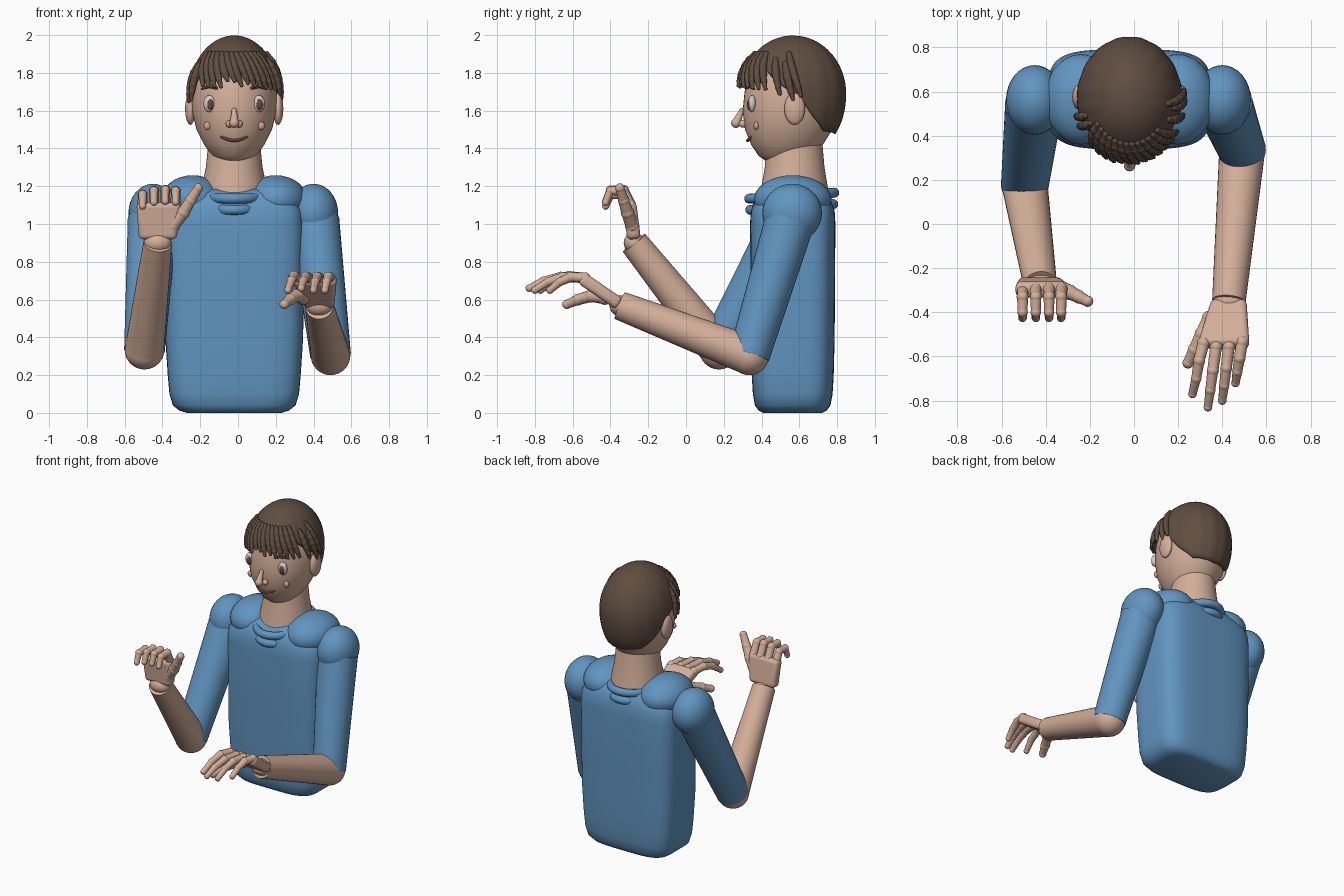
import bpy, bmesh, math, random
from mathutils import Vector, Matrix

if "Cube" in bpy.data.objects:
    bpy.data.objects.remove(bpy.data.objects["Cube"])

random.seed(4)
CX = -0.02


def material(name, r, g, b):
    m = bpy.data.materials.new(name)
    m.diffuse_color = (r, g, b, 1)
    m.use_nodes = True
    m.node_tree.nodes["Principled BSDF"].inputs["Base Color"].default_value = m.diffuse_color
    return m


SKIN = material("skin", 0.66, 0.43, 0.32)
BLUE = material("shirt_blue", 0.12, 0.30, 0.53)
HAIR = material("hair_brown", 0.115, 0.075, 0.052)
WHITE = material("eye_white", 0.8, 0.8, 0.8)
IRIS = material("iris_brown", 0.16, 0.06, 0.03)
LIP = material("lip", 0.35, 0.12, 0.09)
CHEEK = material("cheek", 0.70, 0.36, 0.28)


def finish(bm, name, mat, angle=40):
    bmesh.ops.recalc_face_normals(bm, faces=bm.faces)
    me = bpy.data.meshes.new(name)
    bm.to_mesh(me)
    bm.free()
    me.materials.append(mat)
    ob = bpy.data.objects.new(name, me)
    bpy.context.collection.objects.link(ob)
    bpy.ops.object.select_all(action='DESELECT')
    ob.select_set(True)
    bpy.context.view_layer.objects.active = ob
    bpy.ops.object.shade_smooth_by_angle(angle=math.radians(angle))
    return ob


def loft(name, rings, mat, caps=True):
    bm = bmesh.new()
    rows = [[bm.verts.new(p) for p in r] for r in rings]
    n = len(rows[0])
    for a, b in zip(rows, rows[1:]):
        for i in range(n):
            bm.faces.new((a[i], a[(i + 1) % n], b[(i + 1) % n], b[i]))
    bm.faces.new(rows[0])
    if caps:
        bm.faces.new(rows[-1])
    return finish(bm, name, mat)


def ring(z, cx, cy, rx, ry, n=2, seg=48):
    def se(v):
        return math.copysign(abs(v) ** (2 / n), v)
    return [(cx + rx * se(math.cos(t)), cy + ry * se(math.sin(t)), z)
            for t in (2 * math.pi * i / seg for i in range(seg))]


def add_ball(bm, c, r, seg=16):
    r = r if isinstance(r, tuple) else (r, r, r)
    mx = Matrix.Translation(c) @ Matrix.Diagonal((*r, 1))
    bmesh.ops.create_uvsphere(bm, u_segments=seg, v_segments=seg // 2, radius=1, matrix=mx)


def ball(name, c, r, mat, seg=24):
    bm = bmesh.new()
    add_ball(bm, c, r, seg)
    return finish(bm, name, mat)


def add_cone(bm, a, b, r1, r2, seg):
    a, b = Vector(a), Vector(b)
    d = b - a
    mx = Matrix.Translation((a + b) / 2) @ d.to_track_quat('Z', 'Y').to_matrix().to_4x4()
    bmesh.ops.create_cone(bm, cap_ends=True, segments=seg, radius1=r1, radius2=r2,
                          depth=d.length, matrix=mx)


def add_chain(bm, pts, radii, seg=12, bulge=1.1):
    for p, r in zip(pts, radii):
        add_ball(bm, p, r * bulge, seg)
    for i in range(len(pts) - 1):
        add_cone(bm, pts[i], pts[i + 1], radii[i], radii[i + 1], seg)


# torso and yokes
rows = [(0, .25, .155), (.012, .29, .18), (.04, .325, .2), (.1, .343, .211), (.2, .352, .217),
        (.4, .365, .222), (.7, .368, .224), (1.0, .37, .226), (1.07, .362, .222),
        (1.12, .335, .205), (1.16, .28, .18), (1.185, .2, .14)]
loft("torso", [ring(z, CX, .565, rx, ry, 4, 64) for z, rx, ry in rows], BLUE)
for s, side in ((-1, "left"), (1, "right")):
    ball(side + "_shirt_yoke", (CX + s * .22, .565, 1.13), (.165, .205, .128), BLUE, 32)

# collar rings
for k, (z, rx, ry) in enumerate(((1.15, .165, .225), (1.09, .15, .22))):
    bpy.ops.mesh.primitive_torus_add(location=(CX, .56, z), major_radius=1, minor_radius=.12,
                                     major_segments=48, minor_segments=12,
                                     rotation=(math.radians(4), 0, 0))
    ob = bpy.context.object
    ob.name = f"collar_{k}"
    ob.scale = (rx, ry, .22)
    ob.data.materials.append(BLUE)
    bpy.ops.object.shade_smooth()

# neck and head
loft("neck", [ring(z, CX, .575, rx, ry) for z, rx, ry in
              ((1.1, .185, .19), (1.2, .172, .175), (1.3, .15, .158), (1.45, .135, .145))], SKIN)
rows = [(1.325, .04, .46, .56), (1.335, .08, .42, .61), (1.36, .115, .385, .66),
        (1.42, .16, .345, .725), (1.5, .2, .312, .775), (1.6, .224, .3, .815),
        (1.7, .225, .31, .825), (1.8, .205, .33, .805), (1.9, .15, .4, .74), (1.95, .08, .48, .66)]
loft("head", [ring(z, CX, (a + b) / 2, rx, (b - a) / 2) for z, rx, a, b in rows], SKIN)
for s, side in ((-1, "left"), (1, "right")):
    ball(side + "_ear", (CX + s * .232, .575, 1.61), (.028, .055, .085), SKIN)

# face
for s, side in ((-1, "left"), (1, "right")):
    x = CX + s * .13
    ball(side + "_eye", (x, .35, 1.637), (.033, .022, .045), WHITE)
    ball(side + "_iris", (x + .004, .335, 1.633), (.018, .012, .03), IRIS, 16)
    ball(side + "_cheek", (CX + s * .142, .372, 1.52), (.02, .014, .022), CHEEK, 16)
    ball(side + "_nostril", (CX + s * .025, .3, 1.53), .02, SKIN, 16)
    bm = bmesh.new()
    add_chain(bm, [(x + s * .04, .36, 1.715), (x, .335, 1.73), (x - s * .035, .317, 1.72)],
              [.006, .01, .008])
    finish(bm, side + "_brow", HAIR)
bm = bmesh.new()
add_chain(bm, [(CX, .295, 1.6), (CX, .265, 1.535)], [.013, .024], 16)
finish(bm, "nose", SKIN)
bm = bmesh.new()
add_chain(bm, [(CX + .013 * i, .327 + .0008 * i * i, 1.442 + .0008 * i * i) for i in range(-5, 6)],
          [.008] * 11, 8)
finish(bm, "mouth", LIP)


# hair cap, following a hairline height around the head (azimuth 0 is the front)
def hair_point(a, z, k=1.0):
    h = max(-1, min(1, (z - 1.69) / .308))
    r = math.sqrt(1 - h * h) ** (1 if h > 0 else .7) * k
    return Vector((CX + .237 * r * math.sin(a), .567 - .28 * r * math.cos(a), z))


def hairline(a):
    d = abs(math.degrees(a))
    keys = [(0, 1.83), (55, 1.82), (75, 1.74), (95, 1.68), (115, 1.56), (135, 1.49), (181, 1.475)]
    for (d0, z0), (d1, z1) in zip(keys, keys[1:]):
        if d <= d1:
            return z0 + (z1 - z0) * (d - d0) / (d1 - d0)


az = [-math.pi + 2 * math.pi * i / 96 for i in range(96)]
rings = []
for j in range(1, 21):
    t = j / 20
    rings.append([])
    for a in az:
        phi = math.acos((hairline(a) - 1.69) / .308) * t
        z = 1.69 + .308 * math.cos(phi)
        rings[-1].append(hair_point(a, z, 1 + .012 * abs(math.sin(8 * a)) * min(1, 2 * t)))
cap = loft("hair_cap", rings, HAIR, caps=False)
mod = cap.modifiers.new("thickness", 'SOLIDIFY')
mod.thickness, mod.offset = .018, -1

# fringe and side locks: (start azimuth, drift, top z, tip z)
locks = []
for i in range(13):
    a = -56 + 8.5 * i
    locks.append((a, 14, 1.9, 1.745 - (.04 if i > 9 else 0) + random.uniform(-.02, .02)))
    if i % 2:
        locks.append((a - 6, 10, 1.86, 1.755 + random.uniform(-.02, .02)))
locks += [(-62, -4, 1.86, 1.66), (-72, -3, 1.84, 1.65), (66, 10, 1.87, 1.69),
          (84, 14, 1.9, 1.68), (80, 10, 1.85, 1.66)]
bm = bmesh.new()
for a, da, z0, z1 in locks:
    pts = [hair_point(math.radians(a + da * t), z0 + (z1 - z0) * t, 1 + .055 * t)
           for t in (0, .2, .4, .6, .8, 1)]
    add_chain(bm, pts, [.014, .02, .021, .019, .016, .01], 10)
finish(bm, "fringe_locks", HAIR)


# arms
def arm(side, shoulder, elbow, wrist):
    s, e, w = Vector(shoulder), Vector(elbow), Vector(wrist)
    ball(side + "_shoulder", s, (.13, .158, .155), BLUE, 32)
    bm = bmesh.new()
    add_cone(bm, s + (e - s) * .05, e, .132, .108, 32)
    finish(bm, side + "_sleeve", BLUE)
    bm = bmesh.new()
    add_ball(bm, e, .105, 32)
    add_cone(bm, e, w, .104, .076, 32)
    finish(bm, side + "_forearm", SKIN)
    ball(side + "_wrist", w, (.073, .055, .055), SKIN)


def hand(side, a, b, across, w0, w1, thick, fingers):
    a, b, x = Vector(a), Vector(b), Vector(across).normalized()
    n = (b - a).cross(x).normalized()
    bm = bmesh.new()
    bmesh.ops.create_cube(bm, size=2)
    for v in bm.verts:
        t = (v.co.z + 1) / 2
        v.co = a.lerp(b, t) + x * v.co.x * (w0 + (w1 - w0) * t) + n * v.co.y * thick
    palm = finish(bm, side + "_palm", SKIN)
    mod = palm.modifiers.new("round", 'BEVEL')
    mod.width, mod.segments = .025, 4
    bm = bmesh.new()
    for f in fingers:
        k = 1.3 if f is fingers[-1] else 1
        add_chain(bm, f, [r * k for r in (.027, .025, .022, .018)])
    finish(bm, side + "_fingers", SKIN)


arm("right", (.4, .562, 1.058), (.49, .335, .305), (.43, -.35, .568))
arm("left", (-.45, .562, 1.058), (-.495, .175, .335), (-.425, -.275, .9))

# right hand: open, reaching forward
tips = [((.315, -.54), (.262, -.76), .64), ((.372, -.555), (.335, -.83), .66),
        ((.43, -.555), (.4, -.8), .65), ((.49, -.535), (.46, -.72), .65)]
fs = []
for (x0, y0), (x1, y1), z1 in tips:
    fs.append([(x0 + (x1 - x0) * t, y0 + (y1 - y0) * t, .715 + (z1 - .715) * t * t + .06 * t * (1 - t))
               for t in (0, .4, .72, 1)])
fs[0] = [(.315, -.54, .715), (.295, -.62, .725), (.282, -.7, .7), (.265, -.77, .65)]
thumb = [(.345, -.43, .61), (.31, -.5, .62), (.275, -.57, .6), (.245, -.63, .575)]
hand("right", (.43, -.35, .575), (.405, -.555, .715), (1, 0, 0), .08, .118, .034, fs + [thumb])

# left hand: raised, fingers curled forward
fs = []
for x, dz in ((-.505, -.02), (-.445, 0), (-.385, .005), (-.33, 0)):
    fs.append([(x, -.295, 1.1 + dz), (x, -.33, 1.175 + dz), (x, -.4, 1.175 + dz), (x, -.425, 1.115 + dz)])
thumb = [(-.345, -.285, .99), (-.29, -.31, 1.06), (-.25, -.33, 1.125), (-.21, -.35, 1.19)]
hand("left", (-.425, -.275, .92), (-.42, -.3, 1.115), (1, 0, 0), .1, .118, .036, fs + [thumb])
